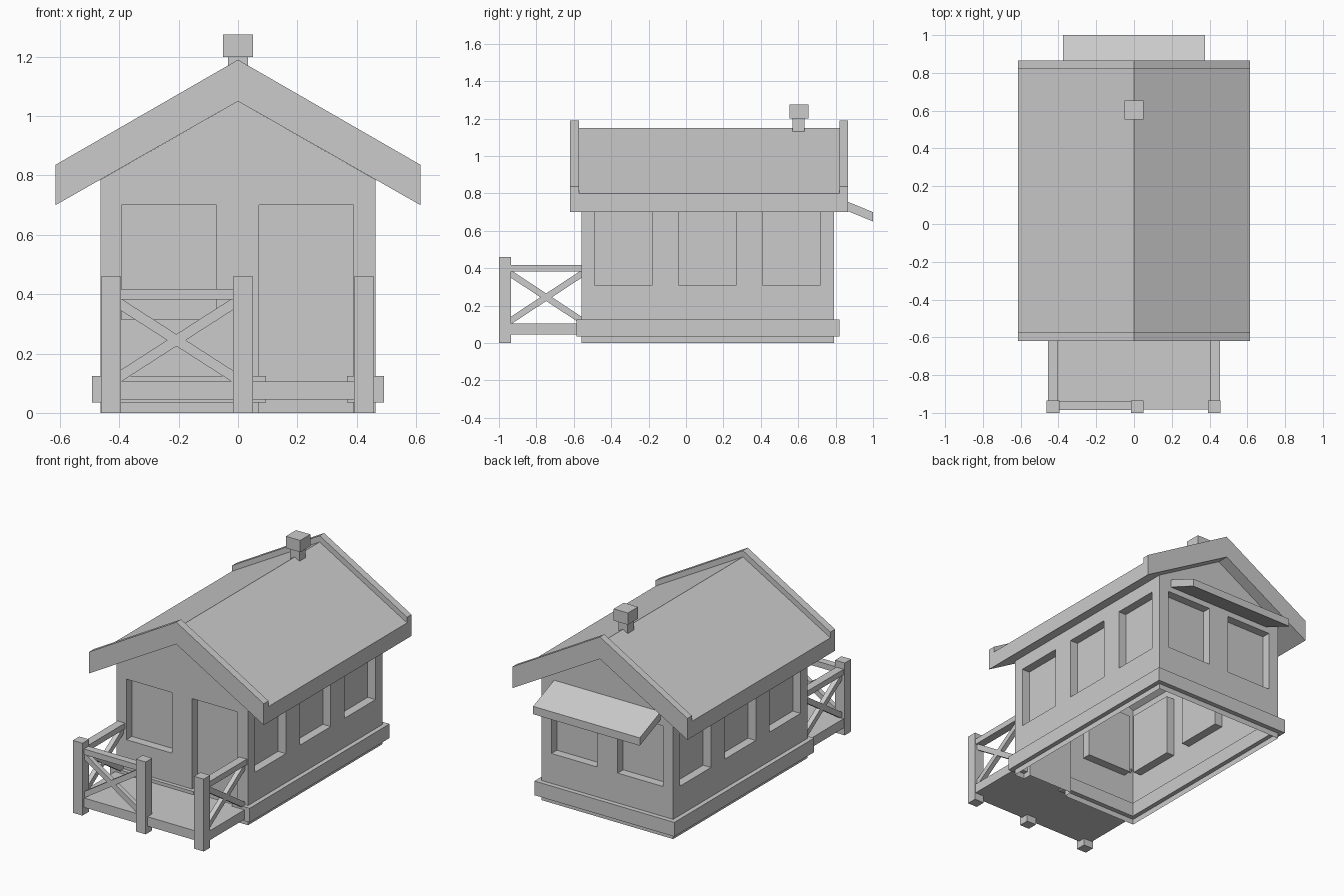
import bpy, bmesh
from mathutils import Vector, Matrix

if "Cube" in bpy.data.objects:
    bpy.data.objects.remove(bpy.data.objects["Cube"])


def make(name, bm):
    bmesh.ops.recalc_face_normals(bm, faces=bm.faces)
    me = bpy.data.meshes.new(name)
    bm.to_mesh(me)
    bm.free()
    ob = bpy.data.objects.new(name, me)
    bpy.context.collection.objects.link(ob)
    return ob


def add_box(bm, x, y, z):
    size = Matrix.Diagonal((x[1] - x[0], y[1] - y[0], z[1] - z[0], 1))
    mid = Matrix.Translation((sum(x) / 2, sum(y) / 2, sum(z) / 2))
    bmesh.ops.create_cube(bm, size=1, matrix=mid @ size)


def box(name, x, y, z):
    bm = bmesh.new()
    add_box(bm, x, y, z)
    return make(name, bm)


def prism(name, pts, start, vec):
    """Extrude a flat outline; pts are 3D points offset by start."""
    bm = bmesh.new()
    f = bm.faces.new([bm.verts.new(Vector(p) + Vector(start)) for p in pts])
    new = bmesh.ops.extrude_face_region(bm, geom=[f])["geom"]
    bmesh.ops.translate(bm, vec=vec, verts=[v for v in new if isinstance(v, bmesh.types.BMVert)])
    return make(name, bm)


def gable(name, half, ridge_top, eave_top, y0, y1):
    pts = [(-half, 0, 0.70), (-half, 0, eave_top), (0, 0, ridge_top),
           (half, 0, eave_top), (half, 0, 0.70), (0, 0, 1.05)]
    return prism(name, pts, (0, y0, 0), (0, y1 - y0, 0))


def brace(name, a, b, side, w=0.034, t=0.03):
    """Flat bar from a to b; side is the thickness direction."""
    a, b, side = Vector(a), Vector(b), Vector(side)
    d = (b - a).normalized()
    up = d.cross(side) * w / 2
    s = side * t
    pts = [a + up, b + up, b - up, a - up]
    return prism(name, pts, -s / 2, s)


# House body with recessed door and windows, open underneath
body = prism("house_walls", [(-.463, 0, 0), (-.463, 0, .786), (0, 0, 1.05), (.463, 0, .786), (.463, 0, 0)],
             (0, -.56, 0), (0, 1.35, 0))
D = 0.055
bm = bmesh.new()
add_box(bm, (.07, .39), (-.7, -.56 + D), (-.1, .70))
add_box(bm, (-.393, -.073), (-.7, -.56 + D), (.315, .70))
for s in (-1, 1):
    add_box(bm, sorted((s * .073, s * .393)), (.79 - D, .9), (.315, .70))
    for y in (-.49, -.04, .41):
        add_box(bm, sorted((s * (.463 - D), s * .6)), (y, y + .31), (.31, .70))
cutter = make("opening_cutter", bm)
mod = body.modifiers.new("openings", 'BOOLEAN')
mod.object = cutter
mod.solver = 'EXACT'
bpy.context.view_layer.objects.active = body
bpy.ops.object.modifier_apply(modifier="openings")
bpy.data.objects.remove(cutter)
bm = bmesh.new()
bm.from_mesh(body.data)
bm.normal_update()
gone = [f for f in bm.faces if (f.normal.z < -.9 and f.calc_center_median().z < .01)
        or (f.normal.z > .3 and f.calc_center_median().z > .75)]
bmesh.ops.delete(bm, geom=gone, context='FACES')
bm.to_mesh(body.data)
bm.free()

# Plinth band around the base, interrupted at the door
Z = (.035, .125)
for s, n in ((-1, "left"), (1, "right")):
    box(f"plinth_{n}", sorted((s * .435, s * .492)), (-.585, .82), Z)
box("plinth_back", (-.435, .435), (.765, .82), Z)
box("plinth_front_left", (-.435, .095), (-.585, -.53), Z)
box("plinth_front_right", (.368, .435), (-.585, -.53), Z)

# Roof with raised end boards
gable("roof", .615, 1.15, .80, -.572, .82)
gable("front_barge_board", .615, 1.19, .836, -.62, -.572)
gable("back_barge_board", .615, 1.19, .836, .82, .865)

# Chimney
box("chimney", (-.033, .033), (.57, .633), (1.08, 1.20))
box("chimney_cap", (-.05, .05), (.553, .655), (1.20, 1.275))

# Awning over the back windows
prism("back_awning", [(0, .79, .736), (0, .79, .786), (0, 1.0, .70), (0, 1.0, .65)],
      (-.375, 0, 0), (.75, 0, 0))

# Porch deck and posts
box("porch_deck", (-.455, .455), (-.982, -.56), (.045, .105))
for n, x in (("left", -.428), ("middle", .017), ("right", .425)):
    box(f"porch_post_{n}", (x - .034, x + .034), (-1, -.935), (0, .46))

# Porch railings with crossed braces
lo, hi = .115, .375
box("front_rail", (-.40, -.01), (-.985, -.938), (.382, .418))
brace("front_brace_a", (-.41, -.962, lo), (-.005, -.962, hi), (0, 1, 0))
brace("front_brace_b", (-.41, -.962, hi), (-.005, -.962, lo), (0, 1, 0))
for n, x in (("left", -.428), ("right", .428)):
    box(f"{n}_rail", (x - .026, x + .026), (-.94, -.56), (.382, .418))
    brace(f"{n}_brace_a", (x, -.945, lo), (x, -.55, hi), (1, 0, 0))
    brace(f"{n}_brace_b", (x, -.945, hi), (x, -.55, lo), (1, 0, 0))
